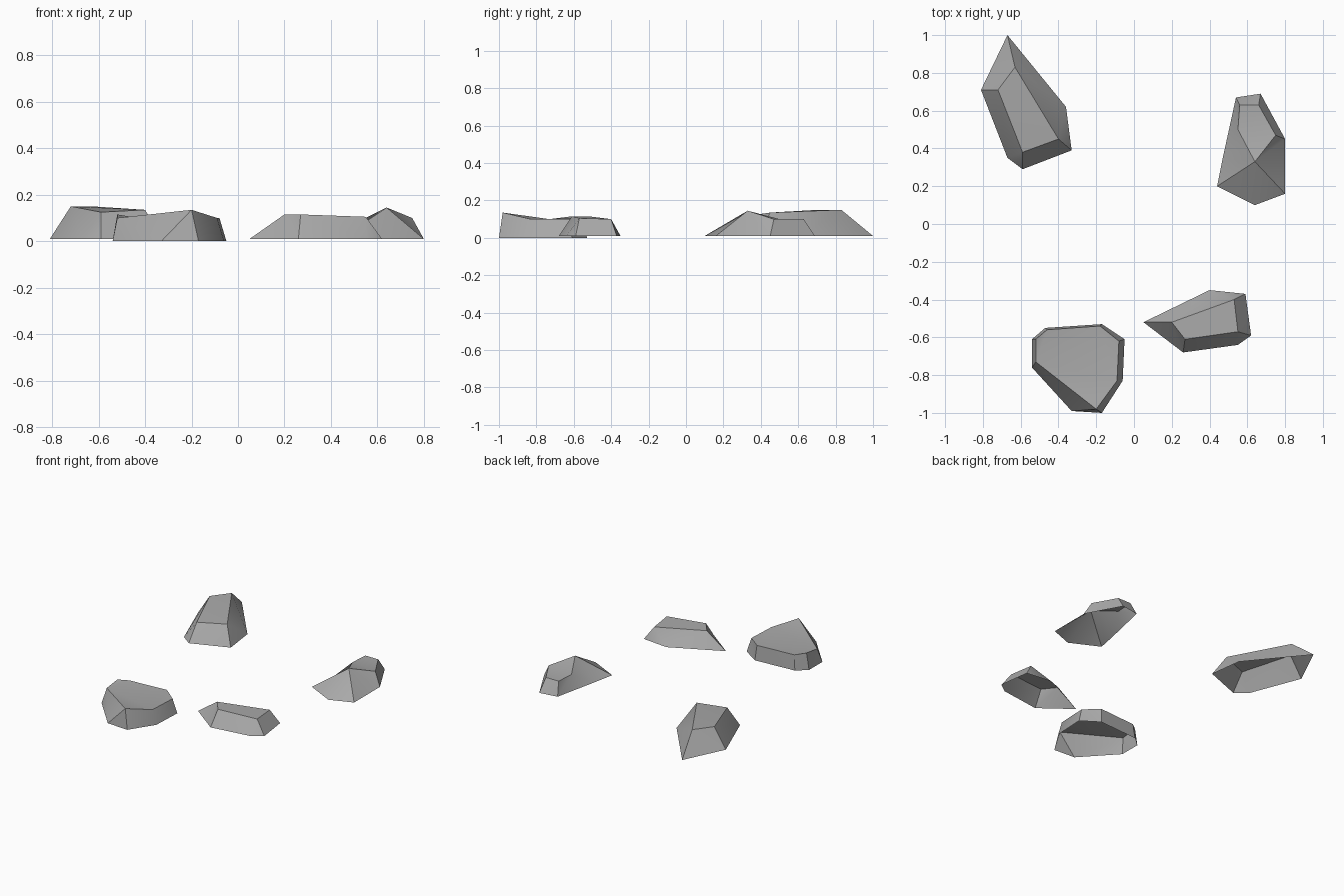
import bpy
import bmesh
import math
from mathutils import Vector

# Remove the default cube if present
default_cube = bpy.data.objects.get("Cube")
if default_cube:
    bpy.data.objects.remove(default_cube, do_unlink=True)

# One plain grey stone colour
stone_grey = bpy.data.materials.new("stone grey")
stone_grey.use_nodes = True
stone_colour = (0.4, 0.4, 0.4, 1)
stone_grey.diffuse_color = stone_colour
stone_grey.node_tree.nodes["Principled BSDF"].inputs["Base Color"].default_value = stone_colour


def stitch_rings(mesh_builder, lower_ring, upper_ring):
    """Join two rings of different lengths with triangles, taking the shorter diagonal."""
    lower_count, upper_count = len(lower_ring), len(upper_ring)
    lower_step = upper_step = 0
    while lower_step < lower_count or upper_step < upper_count:
        lower_vert = lower_ring[lower_step % lower_count]
        upper_vert = upper_ring[upper_step % upper_count]
        next_lower = lower_ring[(lower_step + 1) % lower_count]
        next_upper = upper_ring[(upper_step + 1) % upper_count]
        lower_diagonal = (next_lower.co - upper_vert.co).length
        upper_diagonal = (next_upper.co - lower_vert.co).length
        lower_open = lower_step < lower_count
        upper_open = upper_step < upper_count
        if lower_open and (not upper_open or lower_diagonal <= upper_diagonal):
            mesh_builder.faces.new((lower_vert, next_lower, upper_vert))
            lower_step += 1
        else:
            mesh_builder.faces.new((lower_vert, next_upper, upper_vert))
            upper_step += 1


def make_rock(name, ground_height, outline, crown):
    """Build an open-bottomed rock from a ground outline and a crown ring."""
    mesh_builder = bmesh.new()
    lower_ring = [mesh_builder.verts.new((x, y, ground_height)) for x, y in outline]
    upper_ring = [mesh_builder.verts.new(Vector(point)) for point in crown]
    stitch_rings(mesh_builder, lower_ring, upper_ring)

    # Faceted cap across the crown
    cap = mesh_builder.faces.new(upper_ring)
    bmesh.ops.triangulate(mesh_builder, faces=[cap])
    bmesh.ops.recalc_face_normals(mesh_builder, faces=mesh_builder.faces[:])

    # Make sure the shell faces outward
    mesh_builder.normal_update()
    if sum(face.normal.z * face.calc_area() for face in mesh_builder.faces) < 0:
        bmesh.ops.reverse_faces(mesh_builder, faces=mesh_builder.faces[:])

    mesh = bpy.data.meshes.new(name)
    mesh_builder.to_mesh(mesh)
    mesh_builder.free()
    mesh.materials.append(stone_grey)
    rock = bpy.data.objects.new(name, mesh)
    bpy.context.collection.objects.link(rock)

    # Soft facets with the strong edges kept sharp
    bpy.ops.object.select_all(action="DESELECT")
    rock.select_set(True)
    bpy.context.view_layer.objects.active = rock
    bpy.ops.object.shade_smooth_by_angle(angle=math.radians(32))
    return rock


# Long pointed rock
make_rock(
    "back_right_rock", 0.01,
    outline=[(-.67, 1), (-.36, .62), (-.33, .39), (-.59, .29), (-.67, .35), (-.81, .71)],
    crown=[(-.63, .83, .15), (-.4, .45, .135), (-.59, .38, .125), (-.72, .71, .15)],
)

# Rounded rock sloping to the front
make_rock(
    "back_left_rock", 0.01,
    outline=[(.54, .67), (.67, .69), (.8, .45), (.8, .16), (.64, .1), (.44, .2), (.47, .35)],
    crown=[(.56, .63, .1), (.66, .63, .1), (.75, .47, .1), (.64, .33, .145), (.55, .5, .1)],
)

# Small wedge rock
make_rock(
    "front_left_rock", 0.01,
    outline=[(.05, -.52), (.26, -.68), (.55, -.64), (.62, -.59), (.59, -.37), (.4, -.35)],
    crown=[(.2, -.52, .115), (.27, -.61, .115), (.55, -.57, .105), (.53, -.4, .1)],
)

# Wide flat-topped rock
make_rock(
    "front_right_rock", 0,
    outline=[(-.54, -.61), (-.47, -.55), (-.17, -.53), (-.05, -.61),
             (-.06, -.83), (-.17, -1), (-.33, -.99), (-.54, -.76)],
    crown=[(-.52, -.61, .115), (-.46, -.56, .105), (-.18, -.54, .105), (-.08, -.62, .1),
           (-.09, -.83, .1), (-.2, -.98, .135), (-.52, -.73, .1)],
)
